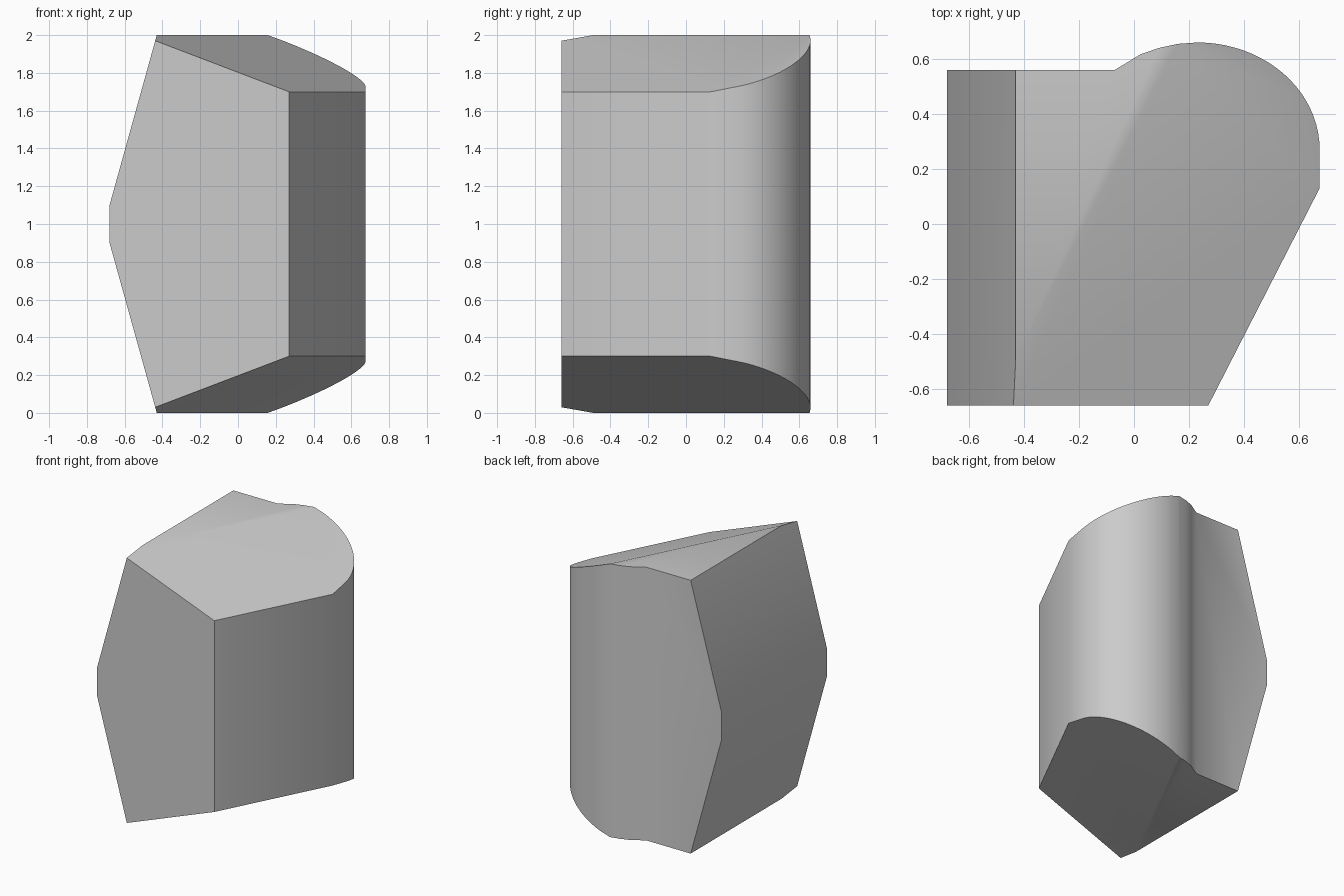
import bpy, bmesh, math
from mathutils import Vector

cube = bpy.data.objects.get("Cube")
if cube:
    bpy.data.objects.remove(cube, do_unlink=True)

# Single grey material
grey = bpy.data.materials.new("light grey")
grey.use_nodes = True
colour = (0.6, 0.6, 0.6, 1)
grey.diffuse_color = colour
grey.node_tree.nodes["Principled BSDF"].inputs["Base Color"].default_value = colour

# Plan outline: straight front, slanted right side, rounded back corner
outline = [(-0.68, -0.66), (0.27, -0.66), (0.675, 0.13)]
STEPS = 20
for i in range(STEPS + 1):
    a = math.radians(90) * i / STEPS
    outline.append((0.23 + 0.445 * math.cos(a), 0.27 + 0.39 * math.sin(a)))
outline += [(0.16, 0.655), (0.09, 0.64), (0.024, 0.617), (-0.07, 0.56), (-0.68, 0.56)]

# Upright prism
bm = bmesh.new()
base = bm.faces.new([bm.verts.new((x, y, 0)) for x, y in outline])
top = bmesh.ops.extrude_face_region(bm, geom=[base])
bmesh.ops.translate(bm, vec=(0, 0, 2),
                    verts=[v for v in top["geom"] if isinstance(v, bmesh.types.BMVert)])
bmesh.ops.recalc_face_normals(bm, faces=bm.faces)


def slice_off(point, normal):
    """Remove everything on the normal side of a plane and cap the cut."""
    geom = bm.verts[:] + bm.edges[:] + bm.faces[:]
    cut = bmesh.ops.bisect_plane(bm, geom=geom, dist=1e-5, plane_co=point,
                                 plane_no=normal, clear_outer=True)
    edges = [e for e in cut["geom_cut"] if isinstance(e, bmesh.types.BMEdge)]
    bmesh.ops.contextual_create(bm, geom=edges)


# Sloped faces, mirrored above and below mid height
along = Vector((0.405, 0.79, 0))
across = Vector((0.79, -0.405, 0)).normalized()
for s in (1, -1):
    fall = across * 0.70 + Vector((0, 0, -0.3 * s))
    normal = along.cross(fall)
    normal *= s if normal.z > 0 else -s
    slice_off((0.27, -0.66, 1 + 0.7 * s), normal)
    slice_off((-0.68, 0, 1 + 0.1 * s), Vector((-0.9, 0, 0.25 * s)))

bmesh.ops.remove_doubles(bm, verts=bm.verts, dist=1e-4)
bmesh.ops.recalc_face_normals(bm, faces=bm.faces)
mesh = bpy.data.meshes.new("wedge_block")
bm.to_mesh(mesh)
bm.free()

block = bpy.data.objects.new("wedge_block", mesh)
bpy.context.collection.objects.link(block)
mesh.materials.append(grey)
bpy.context.view_layer.objects.active = block
block.select_set(True)
bpy.ops.object.shade_smooth_by_angle(angle=math.radians(35))
